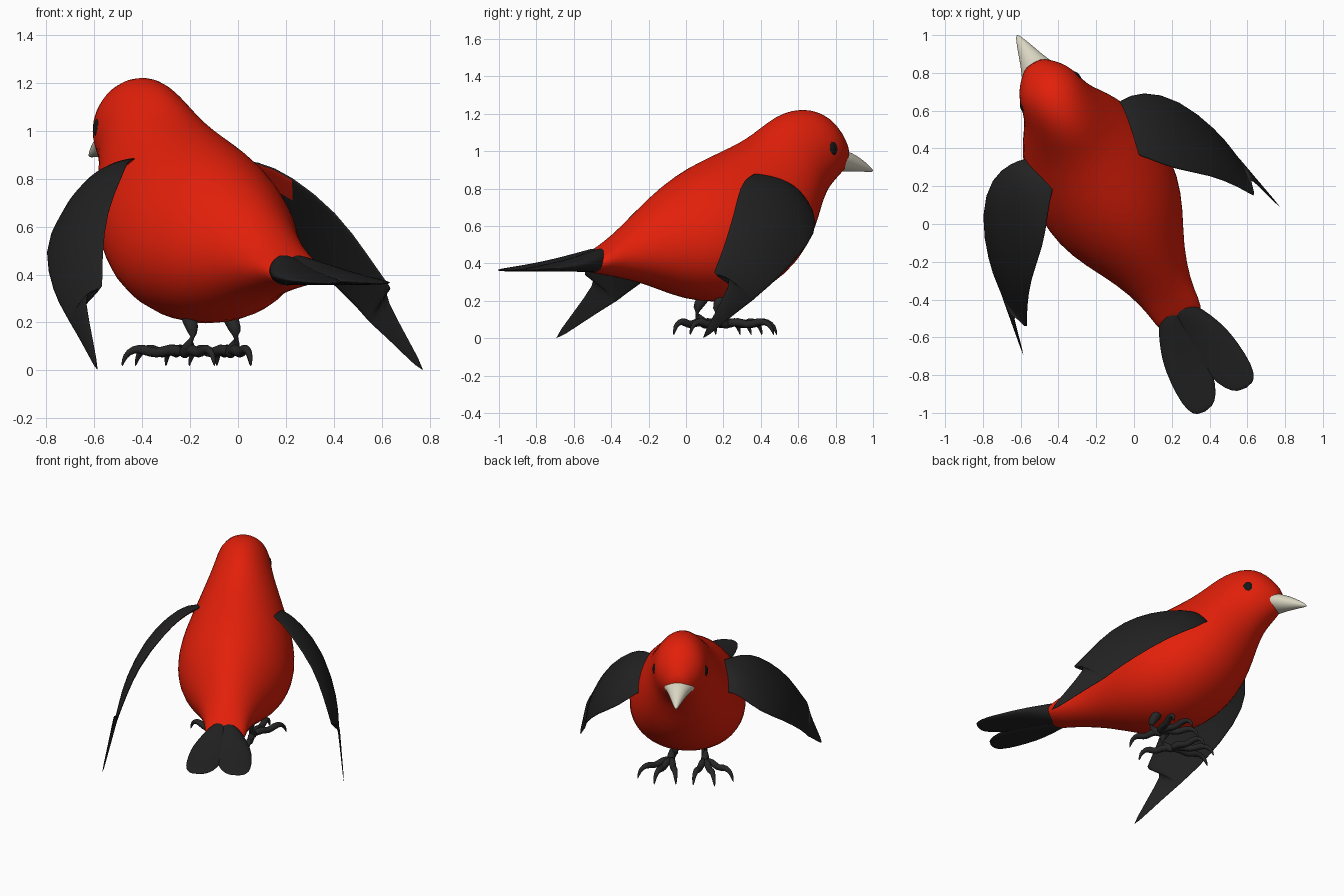
import bpy, bmesh, math
from mathutils import Matrix, Vector

cube = bpy.data.objects.get("Cube")
if cube:
    bpy.data.objects.remove(cube, do_unlink=True)


def material(name, rgb, rough=0.7):
    m = bpy.data.materials.new(name)
    m.use_nodes = True
    m.diffuse_color = (*rgb, 1)
    node = m.node_tree.nodes["Principled BSDF"]
    node.inputs["Base Color"].default_value = (*rgb, 1)
    node.inputs["Roughness"].default_value = rough
    return m


RED = material("scarlet", (0.76, 0.014, 0.003))
BLACK = material("feather black", (0.016, 0.016, 0.016))
LEG = material("leg grey", (0.02, 0.019, 0.019))
BONE = material("bone", (0.7, 0.67, 0.54))
EYE = material("eye black", (0.008, 0.008, 0.008))

# The bird is modelled facing +y, then turned
TURN = Matrix.Rotation(math.radians(30), 4, 'Z')


def finish(name, bm, mats, shift, mirror=False, sub=0, rule=None):
    bmesh.ops.recalc_face_normals(bm, faces=bm.faces)
    bm.normal_update()
    for f in bm.faces:
        f.smooth = True
        if rule:
            f.material_index = rule(f)
    me = bpy.data.meshes.new(name)
    bm.to_mesh(me)
    bm.free()
    for m in mats:
        me.materials.append(m)
    ob = bpy.data.objects.new(name, me)
    bpy.context.collection.objects.link(ob)
    ob.matrix_world = TURN @ Matrix.Translation((shift, 0, 0))
    if mirror:
        mod = ob.modifiers.new("mirror", 'MIRROR')
        mod.use_mirror_merge = False
    if sub:
        mod = ob.modifiers.new("smooth", 'SUBSURF')
        mod.levels = mod.render_levels = sub


def loft(rings):
    """Skin a list of closed rings and cap both ends."""
    bm = bmesh.new()
    rows = [[bm.verts.new(p) for p in ring] for ring in rings]
    n = len(rows[0])
    for a, b in zip(rows, rows[1:]):
        for i in range(n):
            j = (i + 1) % n
            bm.faces.new((a[i], a[j], b[j], b[i]))
    bm.faces.new(rows[0][::-1])
    bm.faces.new(rows[-1])
    return bm


def oval(top, bottom, half, centre=0.0, egg=0.0, n=24):
    """Oval ring between a top and a bottom point given as (y, z)."""
    t, b = Vector(top), Vector(bottom)
    mid, arm = (t + b) / 2, (t - b) / 2
    ring = []
    for i in range(n):
        a = math.tau * i / n
        p = mid + arm * math.sin(a)
        ring.append((centre + half * math.cos(a) * (1 - egg * math.sin(a)), p.x, p.y))
    return ring


# Body and head: top point, bottom point, half width, egg shape
body = [
    ((-.60, .43), (-.60, .355), .12, 0), ((-.50, .495), (-.52, .345), .135, 0),
    ((-.40, .565), (-.40, .325), .148, .1), ((-.25, .70), (-.22, .29), .203, .14),
    ((-.09, .83), (-.04, .225), .30, .14), ((.08, .93), (.12, .19), .365, .14),
    ((.25, 1.0), (.30, .19), .38, .17), ((.38, 1.055), (.47, .255), .358, .23),
    ((.47, 1.11), (.63, .375), .31, .25), ((.545, 1.165), (.735, .52), .26, .22),
    ((.63, 1.21), (.80, .67), .21, .12), ((.735, 1.23), (.85, .77), .183, .03),
    ((.835, 1.213), (.905, .83), .166, 0), ((.915, 1.16), (.95, .87), .128, 0),
    ((.975, 1.085), (.985, .90), .08, 0), ((1.01, 1.03), (1.005, .93), .042, 0),
]
rings = [oval(t, b, w, egg=e) for t, b, w, e in body]
finish("body", loft(rings), [RED], -.035, sub=1)

# Beak
beak = [((.86, .985), (.86, .905), .14), ((.91, 1.0), (.91, .897), .122),
        ((.96, 1.01), (.955, .89), .097), ((1.01, 1.005), (1.0, .89), .074),
        ((1.07, .978), (1.06, .89), .052), ((1.13, .94), (1.13, .89), .028),
        ((1.178, .90), (1.178, .888), .006)]
finish("beak", loft([oval(*r, n=16) for r in beak]), [BONE], -.037, sub=1)

# Eyes
bm = bmesh.new()
bmesh.ops.create_uvsphere(bm, u_segments=20, v_segments=12, radius=1,
                          matrix=Matrix.Translation((.157, .83, 1.01))
                          @ Matrix.Rotation(.25, 4, 'Z')
                          @ Matrix.Diagonal((.022, .036, .044, 1)))
finish("eyes", bm, [EYE], -.035, mirror=True)

# Tail: two flattened lobes (y, centre x, half width, z, half thickness)
tail = [(-.45, .01, .04, .42, .05), (-.50, .025, .07, .422, .07),
        (-.58, .045, .095, .41, .056), (-.66, .065, .11, .40, .045),
        (-.75, .083, .12, .388, .032), (-.90, .1, .116, .374, .018),
        (-1.0, .116, .092, .367, .01), (-1.05, .125, .045, .364, .005)]
rings = [oval((y, z + h), (y, z - h), w, centre=c, n=16) for y, c, w, z, h in tail]
finish("tail", loft(rings), [BLACK], -.045, mirror=True, sub=1)

# Wings: leading edge point, trailing edge point, bulge
wing = [
    ((.18, .56, .74), (.10, .43, .85), .01),
    ((.26, .59, .755), (.15, .42, .88), .025),
    ((.33, .605, .74), (.21, .38, .89), .045),
    ((.46, .595, .62), (.315, .25, .875), .055),
    ((.61, .455, .50), (.40, .14, .82), .052),
    ((.70, .21, .32), (.555, .015, .665), .042),
    ((.716, .09, .24), (.64, -.10, .48), .027),
    ((.72, .055, .215), (.685, -.175, .37), .018),
    ((.722, .04, .205), (.70, -.205, .335), .014),
    ((.724, .025, .195), (.722, -.085, .335), .012),
    ((.742, -.08, .135), (.738, -.145, .235), .008),
    ((.785, -.31, -.012), (.787, -.32, .0), .0),
]
OUT = Vector((.65, .25, .7))
STEPS = 7


def wing_ring(lead, trail, bulge):
    lead, trail = Vector(lead), Vector(trail)
    upper, lower = [], []
    for i in range(STEPS + 1):
        t = i / STEPS
        arch = 4 * t * (1 - t)
        p = lead.lerp(trail, t)
        upper.append(p + OUT * (.003 + bulge * arch))
        lower.append(p - OUT * (.003 + bulge * .1 * arch))
    return upper + lower[::-1]


def wing_colour(f):
    # Scarlet lining high on the underside
    return int(f.normal.dot(OUT) < 0 and f.calc_center_median().z > .78)


finish("wings", loft([wing_ring(*s) for s in wing]), [BLACK, RED], -.07,
       mirror=True, sub=1, rule=wing_colour)


# Legs and toes: tapered tubes along smooth paths
def tube(bm, path, radii, n=10):
    pts = [Vector(p) for p in path]
    rows = []
    for i, p in enumerate(pts):
        d = (pts[min(i + 1, len(pts) - 1)] - pts[max(i - 1, 0)]).normalized()
        q = d.to_track_quat('Z', 'Y')
        rows.append([bm.verts.new(p + q @ Vector((math.cos(a), math.sin(a), 0)) * radii[i])
                     for a in (math.tau * k / n for k in range(n))])
    for a, b in zip(rows, rows[1:]):
        for k in range(n):
            j = (k + 1) % n
            bm.faces.new((a[k], a[j], b[j], b[k]))
    bm.faces.new(rows[0][::-1])
    bm.faces.new(rows[-1])


bm = bmesh.new()
ANKLE = Vector((.11, .20, .075))
tube(bm, [(.10, .20, .26), (.10, .175, .20), (.105, .135, .155), (.11, .15, .11),
          ANKLE, ANKLE + Vector((0, .02, -.015))],
     [.04, .032, .026, .026, .03, .016])
for angle, length in ((-12, .26), (18, .28), (48, .27), (186, .21)):
    a = math.radians(angle)
    ahead = Vector((math.sin(a), math.cos(a), 0))
    steps = ((0, 0), (.25, .018), (.45, -.01), (.65, .014), (.82, .014),
             (.95, -.012), (1, -.06))
    tube(bm, [ANKLE + ahead * length * s + Vector((0, 0, h)) for s, h in steps],
         [.024, .025, .02, .024, .017, .013, .003])
finish("legs", bm, [LEG], -.03, mirror=True, sub=1)
